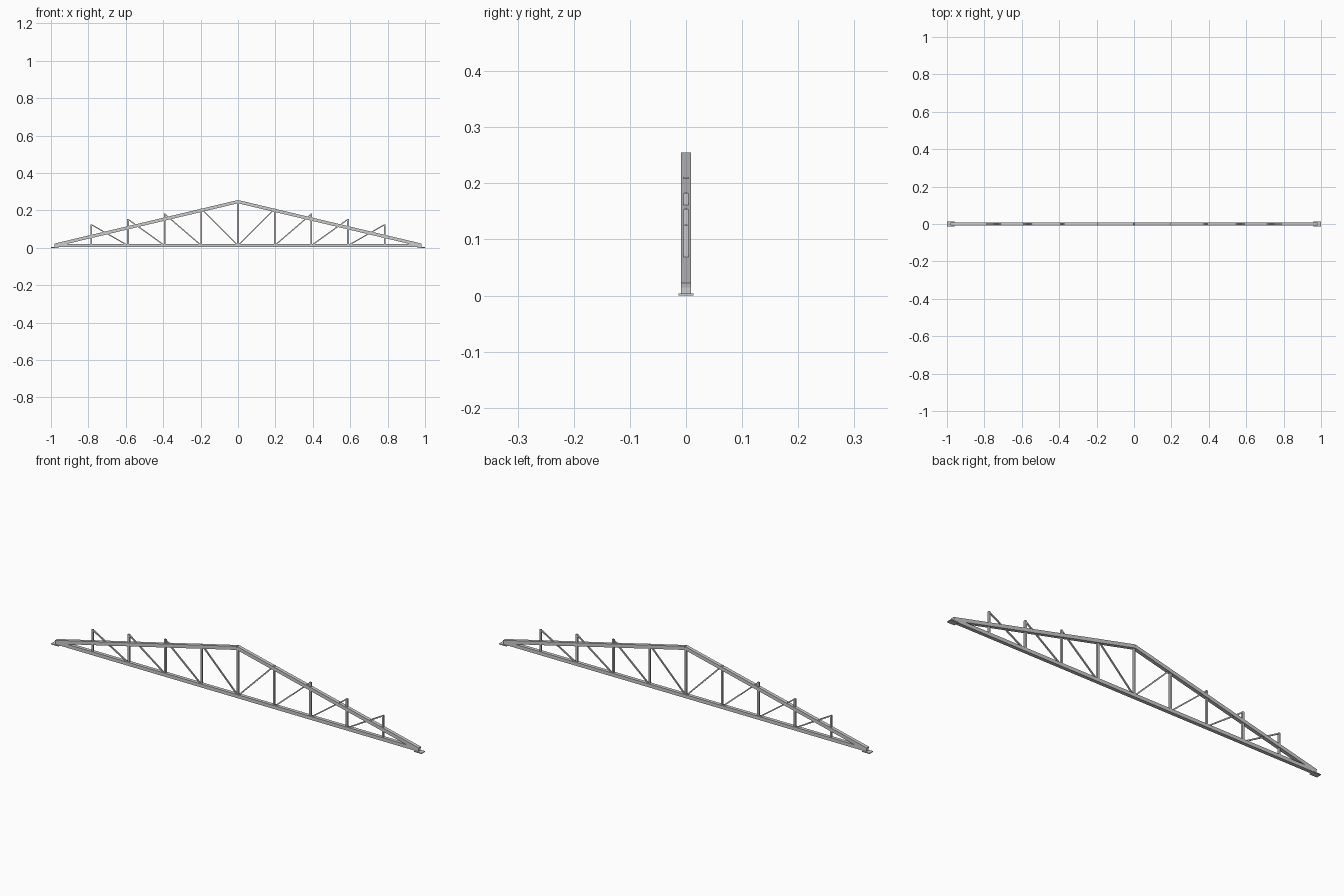
import bpy
from math import atan2
from mathutils import Vector

if "Cube" in bpy.data.objects:
    bpy.data.objects.remove(bpy.data.objects["Cube"])

HALF, PEAK, BAYS = 0.98, 0.247, 5
PLATE, CHORD, POST, BRACE = 0.004, 0.017, 0.009, 0.006
LOW = PLATE + CHORD / 2 - 0.0002      # centre line of the bottom chord


def box(name, center, size, angle=0.0):
    bpy.ops.mesh.primitive_cube_add(size=1, location=center, rotation=(0, angle, 0))
    ob = bpy.context.object
    ob.name = name
    ob.scale = size
    return ob


def bar(name, a, b, thick):
    """Square bar between two (x, z) points in the truss plane."""
    p, q = Vector((a[0], 0, a[1])), Vector((b[0], 0, b[1]))
    d = q - p
    return box(name, (p + q) / 2, (thick, thick, d.length), atan2(d.x, d.z))


def web_top(x):
    # web tops follow a shallower line than the rafters
    return 0.240 - 0.1452 * abs(x)


# bottom chord and king post
bar("bottom_chord", (-HALF, LOW), (HALF, LOW), CHORD)
bar("king_post", (0, LOW), (0, PEAK), POST)

step = HALF / BAYS
for s, side in ((-1, "left"), (1, "right")):
    # sloping rafter and bearing plate
    bar(f"top_chord_{side}", (s * HALF, 0.0145), (0, PEAK), CHORD)
    box(f"bearing_plate_{side}", (s * 0.98, 0, PLATE / 2), (0.04, 0.027, PLATE))
    # vertical posts and slimmer diagonal braces
    for i in range(1, BAYS):
        x = s * i * step
        bar(f"post_{side}_{i}", (x, LOW), (x, web_top(x)), POST)
        bar(f"brace_{side}_{i}", (x, web_top(x) - 0.002), (x - s * step, LOW), BRACE)
